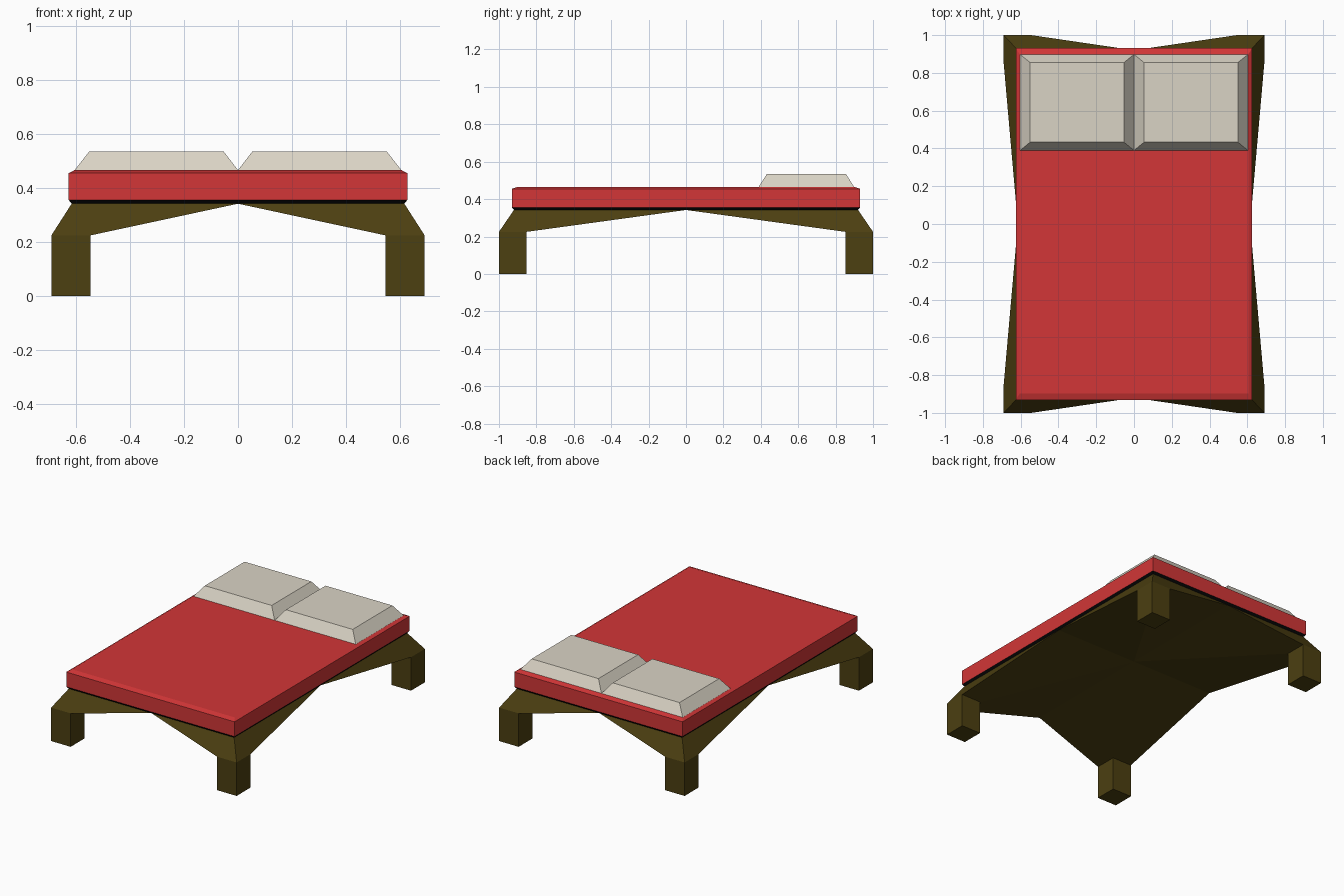
import bpy, bmesh

if "Cube" in bpy.data.objects:
    bpy.data.objects.remove(bpy.data.objects["Cube"])


def material(name, rgb):
    m = bpy.data.materials.new(name)
    m.diffuse_color = (*rgb, 1)
    m.use_nodes = True
    m.node_tree.nodes["Principled BSDF"].inputs["Base Color"].default_value = m.diffuse_color
    return m


BROWN = material("dark olive wood", (0.072, 0.050, 0.0055))
BLACK = material("black base", (0.002, 0.002, 0.002))
RED = material("red blanket", (0.645, 0.037, 0.038))
CREAM = material("cream linen", (0.70, 0.655, 0.56))


def loft(name, layers, mat):
    """Stack of rectangles (x0, x1, y0, y1, z) joined into a closed solid."""
    bm = bmesh.new()
    rings = [[bm.verts.new(p) for p in
              ((x0, y0, z), (x1, y0, z), (x1, y1, z), (x0, y1, z))]
             for x0, x1, y0, y1, z in layers]
    for a, b in zip(rings, rings[1:]):
        for i in range(4):
            j = (i + 1) % 4
            bm.faces.new((a[i], a[j], b[j], b[i]))
    bm.faces.new(rings[0][::-1])
    bm.faces.new(rings[-1])
    bmesh.ops.recalc_face_normals(bm, faces=bm.faces)
    mesh = bpy.data.meshes.new(name)
    bm.to_mesh(mesh)
    bm.free()
    mesh.materials.append(mat)
    ob = bpy.data.objects.new(name, mesh)
    bpy.context.collection.objects.link(ob)
    return ob


# Four corner legs, each flaring into its quarter of the frame
for sy, end in ((-1, "front"), (1, "back")):
    for sx, side in ((-1, "left"), (1, "right")):
        loft(f"{end}_{side}_leg", [
            (sx * 0.545, sx * 0.69, sy * 0.853, sy * 1.0, 0),
            (sx * 0.545, sx * 0.69, sy * 0.853, sy * 1.0, 0.225),
            (0, sx * 0.615, 0, sy * 0.92, 0.342)], BROWN)

# Thin black base under the mattress
loft("bed_base", [(-0.615, 0.615, -0.92, 0.92, 0.342),
                  (-0.626, 0.626, -0.931, 0.931, 0.356)], BLACK)

# Mattress with chamfered top edge
loft("mattress", [(-0.626, 0.626, -0.931, 0.931, 0.356),
                  (-0.626, 0.626, -0.931, 0.931, 0.455),
                  (-0.605, 0.605, -0.898, 0.898, 0.466)], RED)

# Two pillows with sloping sides
for sx, side in ((-1, "left"), (1, "right")):
    loft(f"{side}_pillow", [
        (0, sx * 0.604, 0.389, 0.898, 0.466),
        (sx * 0.053, sx * 0.55, 0.433, 0.855, 0.535)], CREAM)
